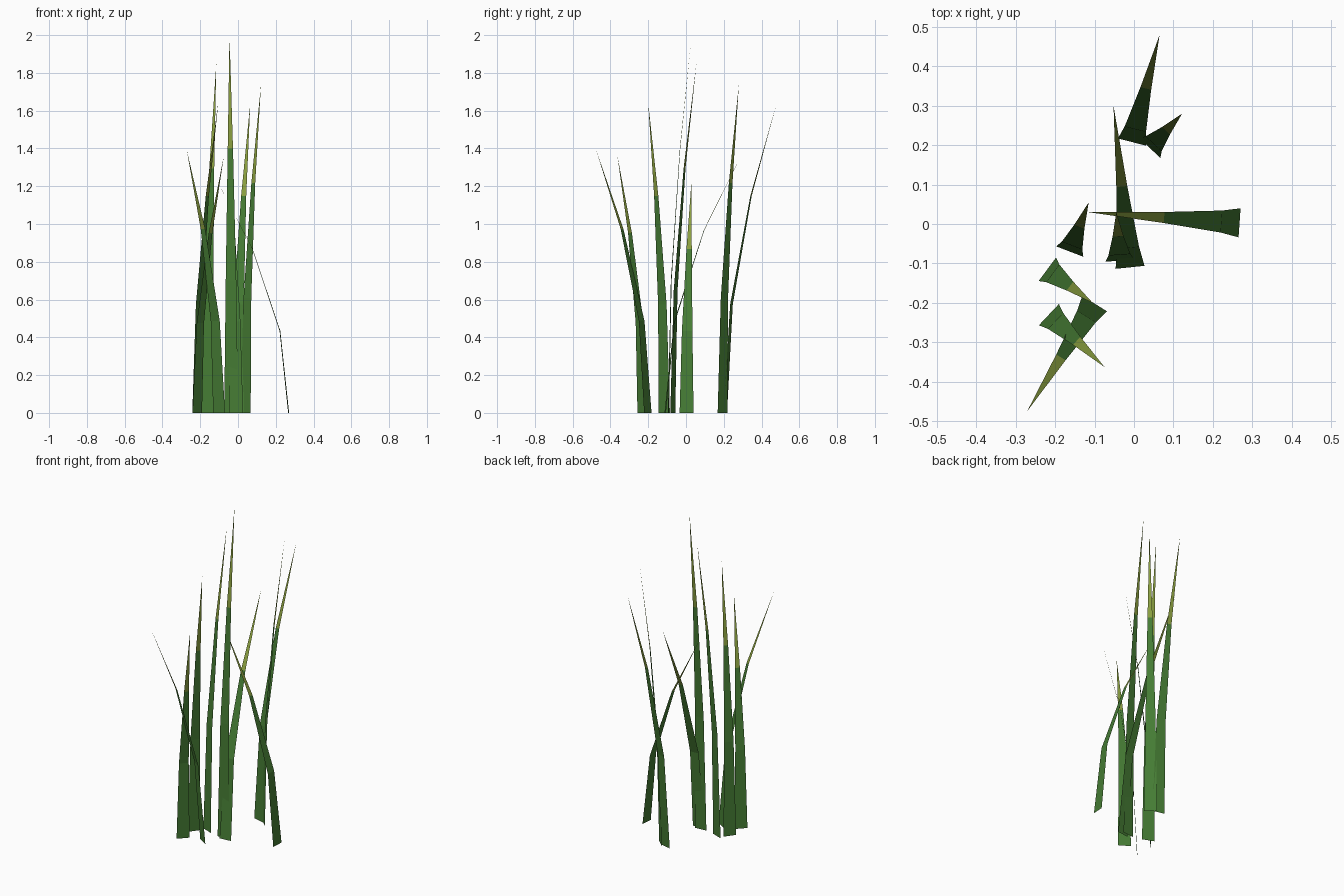
import bpy, bmesh
from mathutils import Vector

cube = bpy.data.objects.get("Cube")
if cube:
    bpy.data.objects.remove(cube)


def make_material(name, rgb):
    mat = bpy.data.materials.new(name)
    mat.use_nodes = True
    mat.diffuse_color = (*rgb, 1)
    mat.node_tree.nodes["Principled BSDF"].inputs["Base Color"].default_value = (*rgb, 1)
    return mat


LEAF = make_material("leaf_green", (0.06, 0.2, 0.034))
TIP = make_material("tip_olive", (0.25, 0.34, 0.05))

# Shared blade profile: height fraction, lean fraction, width
PROFILE = [(0, 0, 0.074), (0.35, 0.12, 0.056), (0.7, 0.5, 0.028)]


def grass_blade(name, base, tip, height):
    """Flat tapering strip that bends over from base towards tip."""
    base, tip = Vector((*base, 0)), Vector((*tip, 0))
    lean = tip - base
    side = Vector((lean.y, -lean.x, 0)).normalized()
    bm = bmesh.new()
    rows = []
    for rise, bend, width in PROFILE:
        centre = base + lean * bend + Vector((0, 0, rise * height))
        rows.append([bm.verts.new(centre + side * width * s) for s in (-0.5, 0.5)])
    for (l0, r0), (l1, r1) in zip(rows, rows[1:]):
        bm.faces.new((l0, r0, r1, l1))
    # Pointed end in the lighter colour
    point = bm.verts.new(tip + Vector((0, 0, height)))
    bm.faces.new((*rows[-1], point)).material_index = 1
    mesh = bpy.data.meshes.new(name)
    bm.to_mesh(mesh)
    bm.free()
    mesh.materials.append(LEAF)
    mesh.materials.append(TIP)
    bpy.context.collection.objects.link(bpy.data.objects.new(name, mesh))


# Base position, tip position and height of each blade
BLADES = {
    "back_blade": ((-0.005, 0.208), (0.065, 0.48), 1.64),
    "back_left_blade": ((0.04, 0.193), (0.122, 0.28), 1.74),
    "left_blade": ((0.268, 0.003), (-0.115, 0.03), 1.24),
    "centre_bent_blade": ((-0.01, -0.11), (-0.052, 0.3), 1.38),
    "centre_tall_blade": ((-0.036, -0.093), (-0.045, 0.03), 2.0),
    "right_tall_blade": ((-0.163, -0.07), (-0.115, 0.055), 1.85),
    "right_blade": ((-0.22, -0.115), (-0.105, -0.2), 1.64),
    "front_right_blade": ((-0.216, -0.23), (-0.075, -0.363), 1.36),
    "front_blade": ((-0.1, -0.202), (-0.271, -0.475), 1.39),
}
for blade_name, (base, tip, height) in BLADES.items():
    grass_blade(blade_name, base, tip, height)
